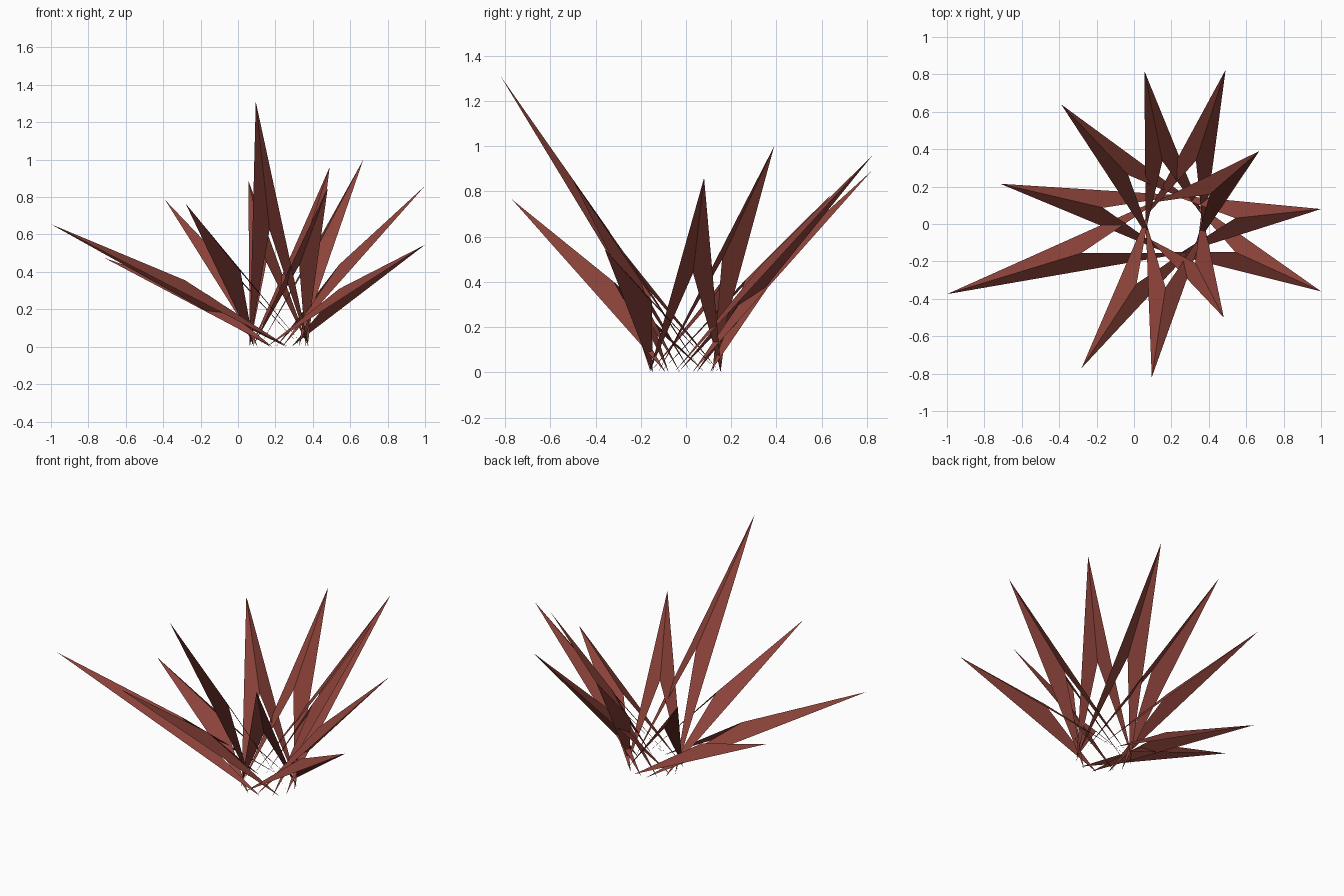
import bpy
from mathutils import Vector

if "Cube" in bpy.data.objects:
    bpy.data.objects.remove(bpy.data.objects["Cube"])

CENTRE = Vector((0.22, -0.003, 0.0))
BASE_HALF = 0.16      # half width of each leaf foot
FOLD_AT = 0.412       # where the crease ends along the leaf
FOLD_LIFT = 0.085     # how far the crease is raised

# Leaf tips, going round the plant
TIPS = [
    (0.055, 0.82, 0.89), (0.49, 0.825, 0.96), (0.67, 0.39, 1.00),
    (1.00, 0.08, 0.86), (1.00, -0.36, 0.545), (0.48, -0.50, 0.85),
    (0.095, -0.82, 1.31), (-0.28, -0.77, 0.765), (-1.00, -0.375, 0.655),
    (-0.715, 0.215, 0.475), (-0.39, 0.64, 0.785),
]

mat = bpy.data.materials.new("dark_red_leaf")
mat.diffuse_color = (0.26, 0.055, 0.042, 1.0)
mat.use_nodes = True
mat.node_tree.nodes["Principled BSDF"].inputs["Base Color"].default_value = mat.diffuse_color


def leaf(index, tip):
    """Folded dart: two triangles sharing a raised crease."""
    tip = Vector(tip)
    reach = tip - CENTRE
    side = Vector((-reach.y, reach.x, 0)).normalized() * BASE_HALF
    crease = CENTRE + reach * FOLD_AT + Vector((0, 0, FOLD_LIFT))
    mesh = bpy.data.meshes.new(f"leaf_{index}")
    mesh.from_pydata([tip, crease, CENTRE + side, CENTRE - side], [],
                     [(0, 2, 1), (0, 1, 3)])
    mesh.materials.append(mat)
    obj = bpy.data.objects.new(f"leaf_{index}", mesh)
    bpy.context.collection.objects.link(obj)


for i, tip in enumerate(TIPS, 1):
    leaf(i, tip)
